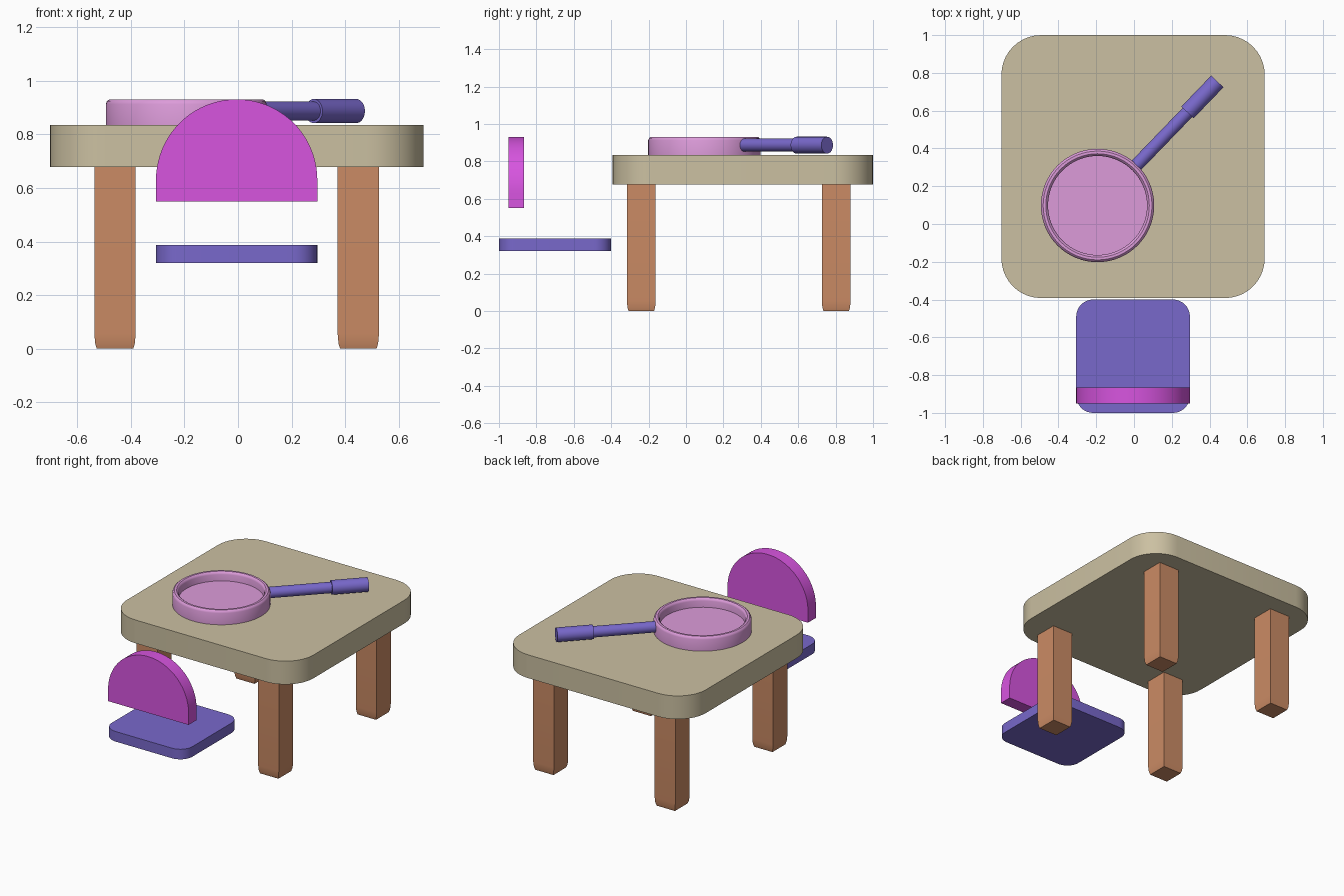
import bpy, bmesh
from math import sin, cos, pi, radians
from mathutils import Matrix, Vector

if "Cube" in bpy.data.objects:
    bpy.data.objects.remove(bpy.data.objects["Cube"])

CX = -0.005  # the furniture sits a hair left of the origin


def material(name, rgb):
    m = bpy.data.materials.new(name)
    m.diffuse_color = (*rgb, 1)
    m.use_nodes = True
    m.node_tree.nodes["Principled BSDF"].inputs["Base Color"].default_value = m.diffuse_color
    return m


SAND = material("sand", (0.60, 0.53, 0.36))
WOOD = material("wood", (0.60, 0.26, 0.13))
VIOLET = material("violet", (0.19, 0.14, 0.60))
MAGENTA = material("magenta", (0.68, 0.09, 0.74))
PINK = material("pink", (0.72, 0.33, 0.70))


def finish(name, bm, mat):
    bmesh.ops.recalc_face_normals(bm, faces=bm.faces)
    me = bpy.data.meshes.new(name)
    bm.to_mesh(me)
    bm.free()
    ob = bpy.data.objects.new(name, me)
    bpy.context.collection.objects.link(ob)
    me.materials.append(mat)
    bpy.ops.object.select_all(action='DESELECT')
    ob.select_set(True)
    bpy.context.view_layer.objects.active = ob
    bpy.ops.object.shade_smooth_by_angle(angle=radians(35))
    return ob


def loft(name, rings, mat, closed=False):
    """Skin equal-length rings of points; cap the ends or join them up."""
    bm = bmesh.new()
    vs = [[bm.verts.new(p) for p in r] for r in rings]
    n = len(vs[0])
    pairs = list(zip(vs, vs[1:] + vs[:1])) if closed else list(zip(vs, vs[1:]))
    for a, b in pairs:
        for i in range(n):
            j = (i + 1) % n
            bm.faces.new((a[i], a[j], b[j], b[i]))
    if not closed:
        bm.faces.new(vs[0])
        bm.faces.new(vs[-1])
    return finish(name, bm, mat)


def rounded_rect(cx, cy, hx, hy, r, steps=10):
    pts = []
    for k, (sx, sy) in enumerate([(1, 1), (-1, 1), (-1, -1), (1, -1)]):
        for i in range(steps + 1):
            a = pi / 2 * (k + i / steps)
            pts.append((cx + sx * (hx - r) + r * cos(a), cy + sy * (hy - r) + r * sin(a)))
    return pts


def slab(name, outline, z0, z1, mat):
    return loft(name, [[(x, y, z) for x, y in outline] for z in (z0, z1)], mat)


def lathe(name, profile, mat, matrix, closed=False, n=64):
    """Turn a (radius, height) profile about local z, then place it."""
    rings = [[matrix @ Vector((r * cos(2 * pi * i / n), r * sin(2 * pi * i / n), h))
              for i in range(n)] for r, h in profile]
    return loft(name, rings, mat, closed)


# Table
slab("table_top", rounded_rect(CX, 0.304, 0.697, 0.696, 0.21), 0.678, 0.835, SAND)
for xn, x in (("left", CX - 0.454), ("right", CX + 0.454)):
    for yn, y in (("front", -0.239), ("back", 0.803)):
        rings = [[(x + sx * h, y + sy * h, z) for sx, sy in ((1, 1), (-1, 1), (-1, -1), (1, -1))]
                 for h, z in ((0.068, 0), (0.074, 0.02), (0.077, 0.055), (0.077, 0.68))]
        loft(f"{yn}_{xn}_leg", rings, WOOD)

# Chair seat and arched backrest
slab("chair_seat", rounded_rect(CX, -0.7, 0.301, 0.3, 0.09), 0.32, 0.388, VIOLET)
arch = [(CX - 0.301, 0.55), (CX + 0.301, 0.55)]
arch += [(CX + 0.301 * cos(pi * i / 40), 0.63 + 0.301 * sin(pi * i / 40)) for i in range(41)]
loft("chair_back", [[(x, y, z) for x, z in arch] for y in (-0.95, -0.865)], MAGENTA)

# Magnifying glass: rim, lens, rod and grip
centre = Vector((-0.193, 0.098, 0.835))
rim = [(0.262, 0), (0.3, 0), (0.3, 0.078), (0.296, 0.089), (0.288, 0.095),
       (0.274, 0.095), (0.266, 0.089), (0.262, 0.078)]
at_rim = Matrix.Translation(centre)
lathe("glass_rim", rim, PINK, at_rim, closed=True)
lathe("lens", [(0.264, 0.0), (0.264, 0.035)], PINK, at_rim)
along = (Matrix.Translation(centre + Vector((0, 0, 0.052)))
         @ Matrix.Rotation(radians(46), 4, 'Z') @ Matrix.Rotation(pi / 2, 4, 'Y'))
lathe("handle_rod", [(0.035, 0.285), (0.035, 0.70)], VIOLET, along, n=32)
lathe("handle_grip", [(0.045, 0.685), (0.045, 0.913)], VIOLET, along, n=32)
